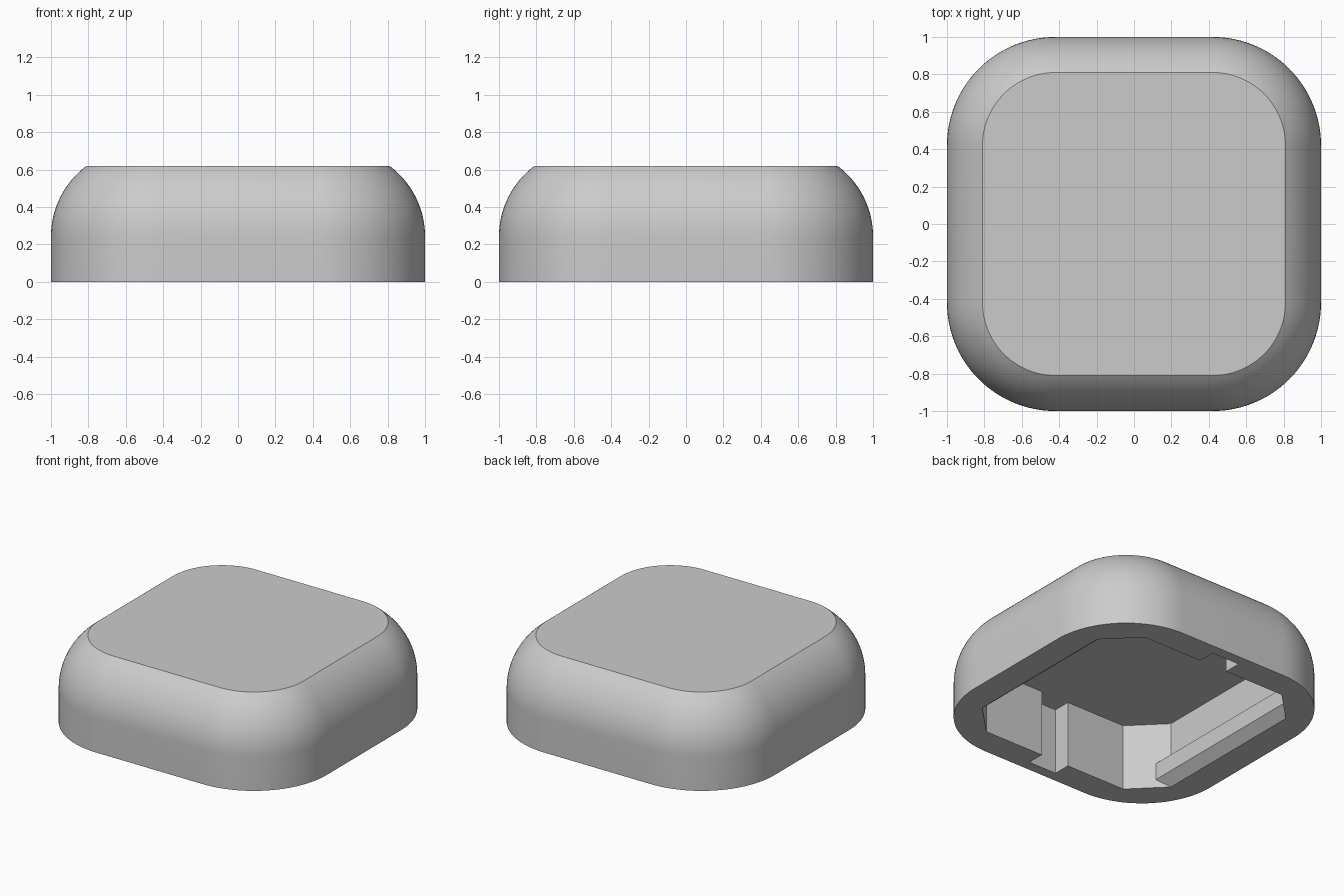
import bpy, bmesh, math

if "Cube" in bpy.data.objects:
    bpy.data.objects.remove(bpy.data.objects["Cube"])

gray = bpy.data.materials.new("plain gray")
gray.diffuse_color = (0.6, 0.6, 0.6, 1)
gray.use_nodes = True
gray.node_tree.nodes["Principled BSDF"].inputs["Base Color"].default_value = gray.diffuse_color


def make(name, bm):
    bmesh.ops.recalc_face_normals(bm, faces=bm.faces)
    me = bpy.data.meshes.new(name)
    bm.to_mesh(me)
    bm.free()
    ob = bpy.data.objects.new(name, me)
    me.materials.append(gray)
    bpy.context.collection.objects.link(ob)
    return ob


def loft(rings, caps=True):
    """Skin a list of closed point rings, with flat caps on both ends."""
    bm = bmesh.new()
    vs = [[bm.verts.new(p) for p in r] for r in rings]
    n = len(vs[0])
    for a, b in zip(vs, vs[1:]):
        for i in range(n):
            j = (i + 1) % n
            bm.faces.new((a[i], a[j], b[j], b[i]))
    if caps:
        bm.faces.new(vs[0])
        bm.faces.new(vs[-1])
    return bm


# cap body: rounded square with a side that curves in to a flat top
CORNER, RADIUS, SEG = 0.42, 0.58, 24


def rounded_square(inset, z):
    pts = []
    for q in range(4):
        mid = math.radians(45 + 90 * q)
        cx = math.copysign(CORNER, math.cos(mid))
        cy = math.copysign(CORNER, math.sin(mid))
        for i in range(SEG + 1):
            a = math.radians(90 * q + 90 * i / SEG)
            r = RADIUS - inset
            pts.append((cx + r * math.cos(a), cy + r * math.sin(a), z))
    return pts


R, TOP, TOP_INSET = 0.47, 0.62, 0.19
end = math.acos((R - TOP_INSET) / R)
z0 = TOP - R * math.sin(end)
rings = [rounded_square(0, 0)]
for i in range(17):
    t = end * i / 16
    rings.append(rounded_square(R - R * math.cos(t), z0 + R * math.sin(t)))
body = make("cap_body", loft(rings))

# hollow underside: chamfered square with a notch in the front and back
W, C, NX, NY, CEIL = 0.80, 0.58, 0.11, 0.925, 0.475
half = [(W, -C), (W, C), (C, W), (NX, W), (NX, NY), (-NX, NY), (-NX, W), (-C, W)]
outline = half + [(-x, -y) for x, y in half]
cavity = make("cavity_cutter", loft([[(x, y, z) for x, y in outline] for z in (-0.2, CEIL)]))
cavity.hide_render = True

bpy.context.view_layer.objects.active = body
body.select_set(True)
cut = body.modifiers.new("hollow", 'BOOLEAN')
cut.operation = 'DIFFERENCE'
cut.solver = 'EXACT'
cut.object = cavity
bpy.ops.object.modifier_apply(modifier=cut.name)
bpy.data.objects.remove(cavity)
bpy.ops.object.shade_smooth_by_angle(angle=math.radians(25))

# snap ridges along the left and right inner walls, mitred into the chamfers
profile = [(0, 0), (0.07, 0.06), (0.07, 0.18), (0, 0.24)]
for name, s in (("left_snap_ridge", -1), ("right_snap_ridge", 1)):
    make(name, loft([[(s * (W - d), e * (C + d), z) for d, z in profile] for e in (-1, 1)]))
